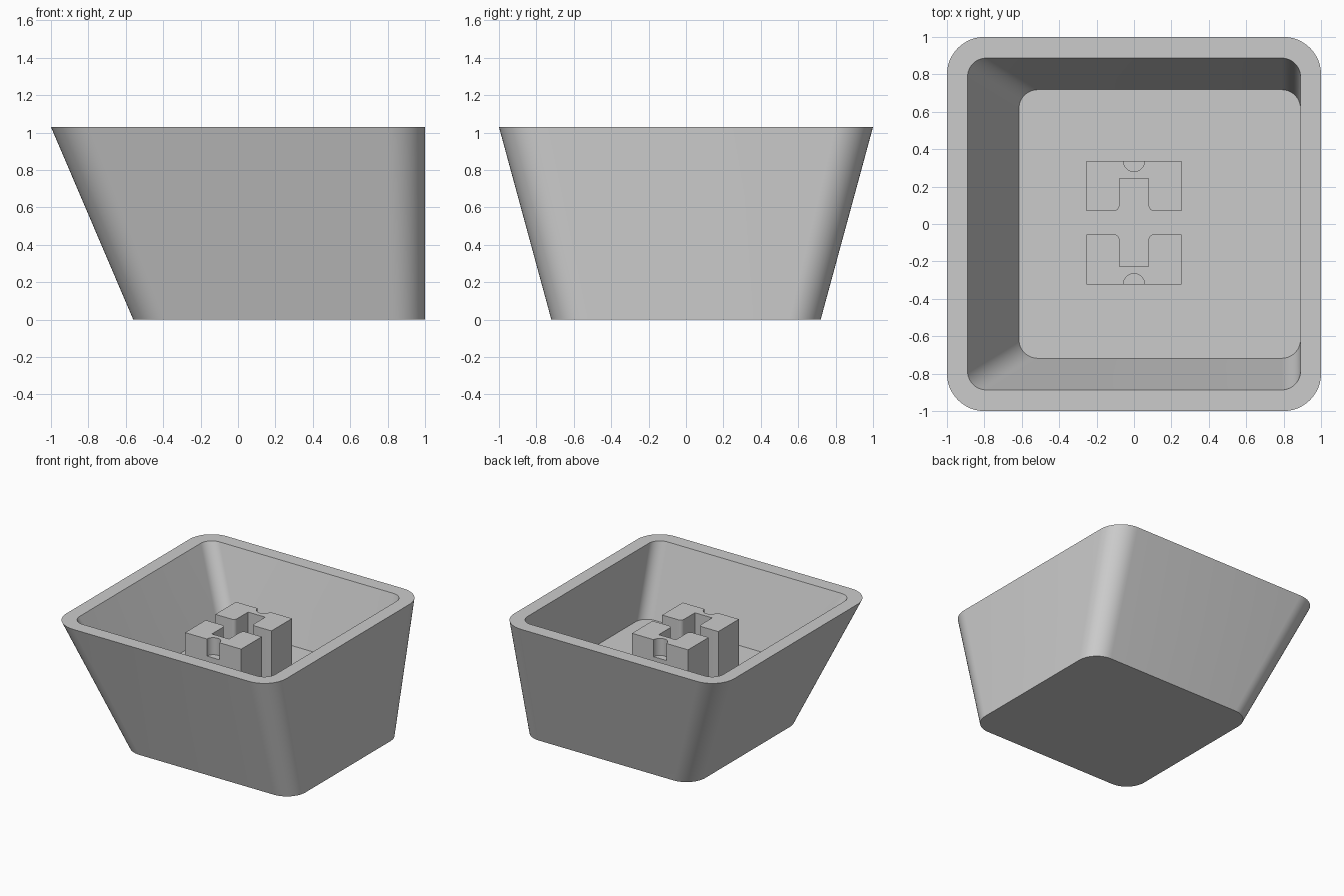
import bpy
import bmesh
from math import pi, cos, sin, radians

HEIGHT = 1.03
FLOOR_Z = 0.45
STEM_TOP = 0.89
MID_Y = 0.0075
NOTCH_DEPTH = 0.14

cube = bpy.data.objects.get("Cube")
if cube:
    bpy.data.objects.remove(cube, do_unlink=True)

grey = bpy.data.materials.new("light_grey_plastic")
grey.use_nodes = True
colour = (0.6, 0.6, 0.6, 1)
grey.diffuse_color = colour
grey.node_tree.nodes["Principled BSDF"].inputs["Base Color"].default_value = colour


def arc(cx, cy, r, start, end, steps=12):
    """Points along an arc, angles in degrees."""
    angles = [radians(start + (end - start) * i / steps) for i in range(steps + 1)]
    return [(cx + r * cos(a), cy + r * sin(a)) for a in angles]


def rounded_rect(x0, x1, half_y, r):
    return (arc(x1 - r, half_y - r, r, 0, 90) + arc(x0 + r, half_y - r, r, 90, 180)
            + arc(x0 + r, r - half_y, r, 180, 270) + arc(x1 - r, r - half_y, r, 270, 360))


def loft(name, sections):
    """Skin a list of (outline, z) sections and cap both ends."""
    bm = bmesh.new()
    rings = [[bm.verts.new((x, y, z)) for x, y in outline] for outline, z in sections]
    for a, b in zip(rings, rings[1:]):
        n = len(a)
        for i in range(n):
            j = (i + 1) % n
            bm.faces.new((a[i], a[j], b[j], b[i]))
    bm.faces.new(rings[0][::-1])
    bm.faces.new(rings[-1])
    bmesh.ops.recalc_face_normals(bm, faces=bm.faces)
    mesh = bpy.data.meshes.new(name)
    bm.to_mesh(mesh)
    bm.free()
    mesh.materials.append(grey)
    obj = bpy.data.objects.new(name, mesh)
    bpy.context.collection.objects.link(obj)
    return obj


def activate(obj):
    bpy.ops.object.select_all(action='DESELECT')
    obj.select_set(True)
    bpy.context.view_layer.objects.active = obj


def smooth(obj):
    activate(obj)
    bpy.ops.object.shade_smooth_by_angle(angle=radians(25))


# Hollow tapered shell: outside up, over the rim, down to the inner floor
shell = loft("cap_shell", [
    (rounded_rect(-0.56, 1, 0.72, 0.17), 0),
    (rounded_rect(-1, 1, 1, 0.2), HEIGHT),
    (rounded_rect(-0.89, 0.89, 0.887, 0.1), HEIGHT),
    (rounded_rect(-0.615, 0.89, 0.718, 0.1), FLOOR_Z),
])
smooth(shell)

# Two facing stem blocks, each with a slot and a round notch
for name, side in (("stem_back", 1), ("stem_front", -1)):
    near, far, slot = 0.0625, 0.33, 0.235
    half_w, half_slot, r = 0.255, 0.078, 0.03
    right = ([(half_slot, slot)]
             + arc(half_slot + r, near + r, r, 180, 270, 6)
             + [(half_w, near), (half_w, far)])
    outline = right + [(-x, y) for x, y in reversed(right)]
    outline = [(x, MID_Y + side * y) for x, y in outline]
    block = loft(name, [(outline, FLOOR_Z - 0.02), (outline, STEM_TOP)])

    # Cut the notch in the outer wall
    ring = arc(0, MID_Y + side * far, 0.057, 0, 360, 32)[:-1]
    cutter = loft("notch_cutter", [(ring, STEM_TOP - NOTCH_DEPTH), (ring, STEM_TOP + 0.1)])
    cutter.hide_render = True
    activate(block)
    cut = block.modifiers.new("notch", 'BOOLEAN')
    cut.operation = 'DIFFERENCE'
    cut.solver = 'EXACT'
    cut.object = cutter
    bpy.ops.object.modifier_apply(modifier=cut.name)
    bpy.data.objects.remove(cutter, do_unlink=True)
    smooth(block)
